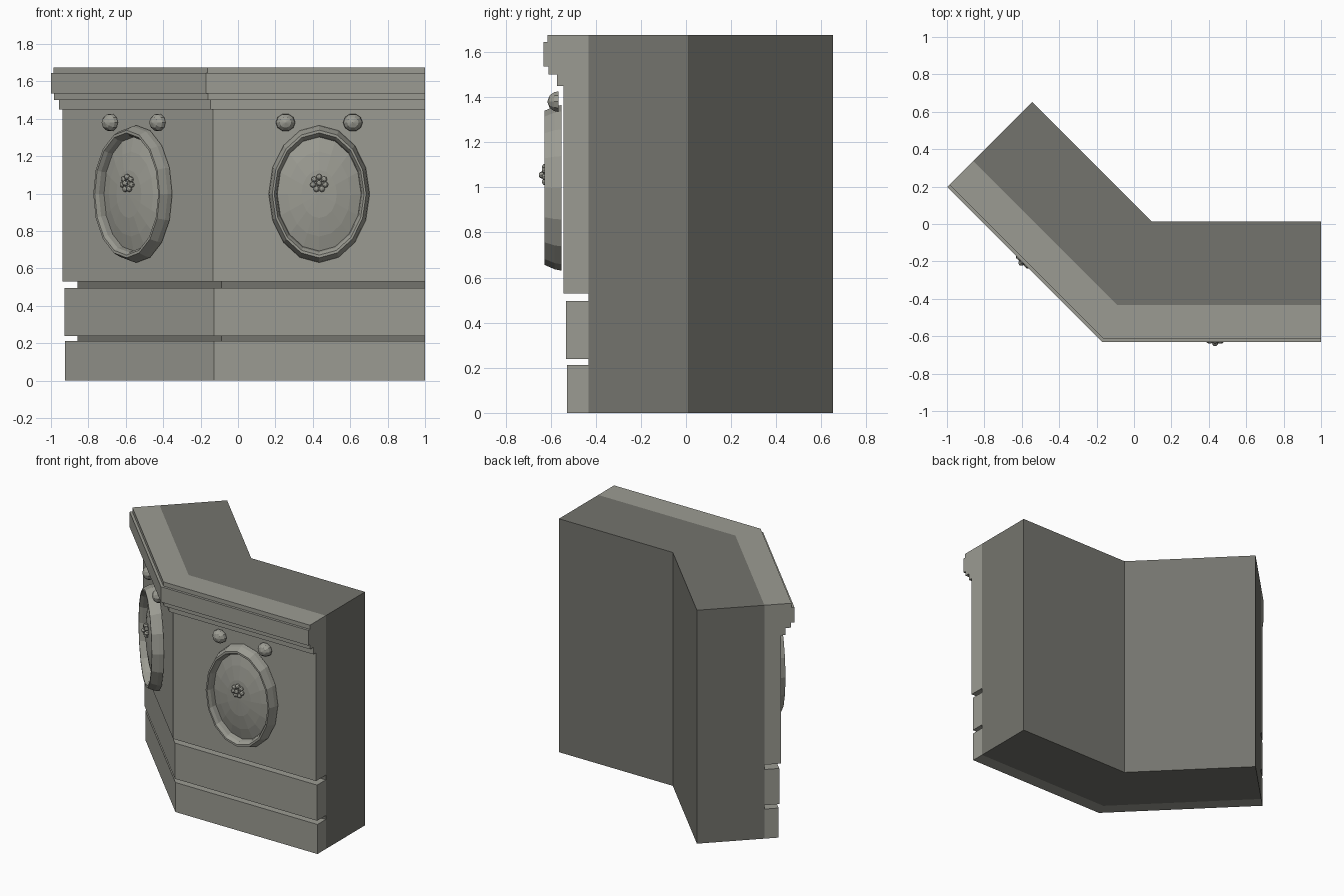
import bpy, bmesh, math
from mathutils import Vector, Matrix

cube = bpy.data.objects.get("Cube")
if cube:
    bpy.data.objects.remove(cube)


def material(name, color):
    m = bpy.data.materials.new(name)
    m.use_nodes = True
    m.diffuse_color = (*color, 1)
    m.node_tree.nodes["Principled BSDF"].inputs["Base Color"].default_value = (*color, 1)
    return m


STONE = material("light stone", (0.33, 0.33, 0.29))
CORE = material("dark stone", (0.175, 0.175, 0.155))

# Plan: two equal wings meeting at 45 degrees; depth is measured from the back
BEND = Vector((0.096, 0.013, 0))
LENGTH = 0.904
TURN = math.radians(45)
RIGHT = (Vector((1, 0, 0)), Vector((0, -1, 0)))
LEFT = (Vector((-math.cos(TURN), math.sin(TURN), 0)),
        Vector((-math.sin(TURN), -math.cos(TURN), 0)))


def finish(bm, name, mat):
    bmesh.ops.recalc_face_normals(bm, faces=bm.faces)
    mesh = bpy.data.meshes.new(name)
    bm.to_mesh(mesh)
    bm.free()
    mesh.materials.append(mat)
    ob = bpy.data.objects.new(name, mesh)
    bpy.context.collection.objects.link(ob)
    return ob


def sweep(name, profile, mat):
    """Sweep a (depth, height) profile along both wings with a mitred corner."""
    bm = bmesh.new()
    rings = []
    for station in ("left", "bend", "right"):
        ring = []
        for d, z in profile:
            if station == "bend":
                p = BEND + Vector((-d * math.tan(TURN / 2), -d, 0))
            else:
                along, out = LEFT if station == "left" else RIGHT
                p = BEND + along * LENGTH + out * d
            ring.append(bm.verts.new((p.x, p.y, z)))
        rings.append(ring)
    n = len(profile)
    for a, b in zip(rings, rings[1:]):
        for i in range(n):
            j = (i + 1) % n
            bm.faces.new((a[i], a[j], b[j], b[i]))
    bm.faces.new(rings[0])
    bm.faces.new(rings[-1])
    return finish(bm, name, mat)


def block(name, d0, d1, z0, z1, mat):
    return sweep(name, [(d0, z0), (d1, z0), (d1, z1), (d0, z1)], mat)


def wing_matrix(wing, s, d, z):
    """Local x runs along the wing, y up, z outward."""
    along, out = wing
    m = Matrix((along, Vector((0, 0, 1)), out)).transposed().to_4x4()
    m.translation = BEND + along * s + out * d + Vector((0, 0, z))
    return m


def revolve(name, profile, rx, ry, segments, matrix):
    """Turn a (radius, outward) profile into an elliptical solid ending at its apex."""
    bm = bmesh.new()
    rings = []
    for r, h in profile[:-1]:
        ring = []
        for i in range(segments):
            a = math.tau * i / segments
            ring.append(bm.verts.new((rx * r * math.cos(a), ry * r * math.sin(a), h)))
        rings.append(ring)
    for a, b in zip(rings, rings[1:]):
        for i in range(segments):
            j = (i + 1) % segments
            bm.faces.new((a[i], a[j], b[j], b[i]))
    apex = bm.verts.new((0, 0, profile[-1][1]))
    for i in range(segments):
        bm.faces.new((rings[-1][i], rings[-1][(i + 1) % segments], apex))
    bm.faces.new(rings[0])
    bmesh.ops.transform(bm, matrix=matrix, verts=bm.verts)
    return finish(bm, name, STONE)


# Wall core and facing courses separated by open joints
FACE = 0.446
block("wall_core", 0, FACE, 0, 1.675, CORE)
block("base_course", FACE, 0.54, 0, 0.212, STONE)
block("middle_course", FACE, 0.544, 0.24, 0.496, STONE)
block("upper_panel", FACE, 0.557, 0.53, 1.45, STONE)

# Stepped cornice
sweep("cornice", [(FACE, 1.45), (0.586, 1.45), (0.586, 1.5), (0.622, 1.5),
                  (0.622, 1.535), (0.644, 1.535), (0.644, 1.645),
                  (0.626, 1.645), (0.626, 1.675), (FACE, 1.675)], STONE)

# Ornament on each wing
MEDALLION = [(1, 0), (0.985, 0.03), (0.93, 0.076), (0.89, 0.076), (0.85, 0.055),
             (0.83, 0.022), (0.62, 0.042), (0.35, 0.058), (0, 0.064)]
STUD = [(1, 0), (0.92, 0.02), (0.6, 0.04), (0, 0.05)]
CENTRE = 0.338

for side, wing in (("left", LEFT), ("right", RIGHT)):
    # the model's own left is +x
    tag = "left" if side == "right" else "right"
    revolve(f"{tag}_oval_medallion", MEDALLION, 0.27, 0.367, 16,
            wing_matrix(wing, CENTRE, 0.565, 0.998))
    for k, offset in enumerate((-0.18, 0.18)):
        revolve(f"{tag}_stud_{k + 1}", STUD, 0.052, 0.048, 10,
                wing_matrix(wing, CENTRE + offset, 0.578, 1.38))

    # Bead flower: one centre bead ringed by petals
    bm = bmesh.new()
    spots = [(0, 0, 0.016)]
    for i in range(7):
        a = math.tau * i / 7 + math.pi / 2
        spots.append((0.034 * math.cos(a), 0.034 * math.sin(a), 0.002))
    for spot in spots:
        bmesh.ops.create_uvsphere(bm, u_segments=8, v_segments=6, radius=0.016,
                                  matrix=Matrix.Translation(spot))
    bmesh.ops.transform(bm, matrix=wing_matrix(wing, CENTRE, 0.634, 1.055), verts=bm.verts)
    finish(bm, f"{tag}_bead_flower", STONE)
